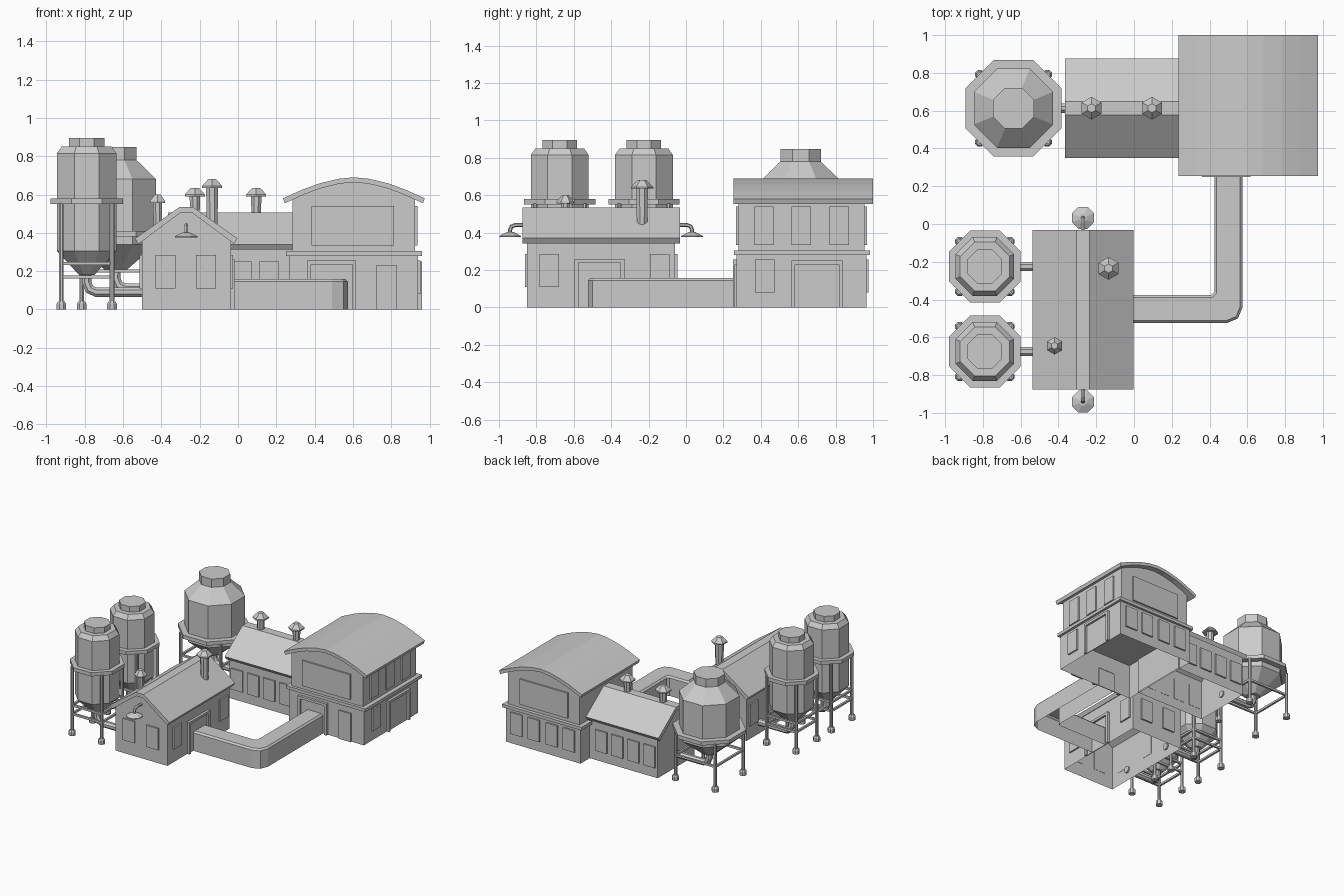
import bpy, bmesh, math
from mathutils import Vector

if "Cube" in bpy.data.objects:
    bpy.data.objects.remove(bpy.data.objects["Cube"])

grey = bpy.data.materials.new("plain_grey")
grey.use_nodes = True
grey.diffuse_color = (0.6, 0.6, 0.6, 1)
grey.node_tree.nodes["Principled BSDF"].inputs["Base Color"].default_value = (0.6, 0.6, 0.6, 1)


def finish(name, bm):
    bmesh.ops.recalc_face_normals(bm, faces=bm.faces)
    mesh = bpy.data.meshes.new(name)
    bm.to_mesh(mesh)
    bm.free()
    mesh.materials.append(grey)
    obj = bpy.data.objects.new(name, mesh)
    bpy.context.scene.collection.objects.link(obj)
    return obj


def box(name, x, y, z, open_base=False):
    bm = bmesh.new()
    bmesh.ops.create_cube(bm, size=1)
    for v in bm.verts:
        v.co = [r[0] + (c + 0.5) * (r[1] - r[0]) for c, r in zip(v.co, (x, y, z))]
    bm.normal_update()
    if open_base:
        base = [f for f in bm.faces if f.normal.z < -0.9]
        bmesh.ops.delete(bm, geom=base, context='FACES')
    return finish(name, bm)


def prism(name, profile, axis, lo, hi, open_base=False):
    """Extrude a 2D profile along x, y or z; open_base removes faces at z = 0."""
    def point(p, t):
        return {"x": (t, *p), "y": (p[0], t, p[1]), "z": (*p, t)}[axis]
    bm = bmesh.new()
    a = [bm.verts.new(point(p, lo)) for p in profile]
    b = [bm.verts.new(point(p, hi)) for p in profile]
    bm.faces.new(a)
    bm.faces.new(b)
    for i in range(len(a)):
        j = (i + 1) % len(a)
        bm.faces.new((a[i], a[j], b[j], b[i]))
    if open_base:
        base = [f for f in bm.faces if all(abs(v.co.z) < 1e-5 for v in f.verts)]
        bmesh.ops.delete(bm, geom=base, context='FACES')
    return finish(name, bm)


def lathe(name, profile, x, y, sides=8):
    """Stack of polygon rings; profile holds (apothem, z)."""
    bm = bmesh.new()
    rings = []
    for r, z in profile:
        r /= math.cos(math.pi / sides)
        angles = [(k + 0.5) * math.tau / sides for k in range(sides)]
        rings.append([bm.verts.new((x + r * math.cos(a), y + r * math.sin(a), z)) for a in angles])
    for a, b in zip(rings, rings[1:]):
        for i in range(sides):
            j = (i + 1) % sides
            bm.faces.new((a[i], a[j], b[j], b[i]))
    bm.faces.new(rings[0])
    bm.faces.new(rings[-1])
    return finish(name, bm)


def tube(name, points, radius, sides=8):
    """Pipe swept along a planar path with mitred bends."""
    pts = [Vector(p) for p in points]
    dirs = [(b - a).normalized() for a, b in zip(pts, pts[1:])]
    side = Vector((0, 1, 0)) if all(abs(d.y) < 1e-5 for d in dirs) else Vector((1, 0, 0))
    bm = bmesh.new()
    rings = []
    for i, p in enumerate(pts):
        d = (dirs[max(i - 1, 0)] + dirs[min(i, len(dirs) - 1)]).normalized()
        up = d.cross(side)
        angles = [(k + 0.5) * math.tau / sides for k in range(sides)]
        rings.append([bm.verts.new(p + radius * (side * math.cos(t) + up * math.sin(t))) for t in angles])
    for a, b in zip(rings, rings[1:]):
        for i in range(sides):
            j = (i + 1) % sides
            bm.faces.new((a[i], a[j], b[j], b[i]))
    bm.faces.new(rings[0])
    bm.faces.new(rings[-1])
    return finish(name, bm)


def panel(name, axis, sign, wall, u, z, depth=0.012):
    """Plate on a wall that faces sign along the x or y axis."""
    t = sorted((wall - sign * 0.002, wall + sign * depth))
    return box(name, *((t, u, z) if axis == "x" else (u, t, z)))


def windows(name, axis, sign, wall, centres, z, half=0.052):
    for c in centres:
        panel(name, axis, sign, wall, (c - half, c + half), z)


def doorway(name, axis, sign, wall, u, top):
    w = 0.02
    panel(name + "_left_jamb", axis, sign, wall, (u[0], u[0] + w), (0, top), 0.02)
    panel(name + "_right_jamb", axis, sign, wall, (u[1] - w, u[1]), (0, top), 0.02)
    panel(name + "_lintel", axis, sign, wall, (u[0] + w, u[1] - w), (top - w, top), 0.02)
    panel(name + "_leaf", axis, sign, wall, (u[0] + w, u[1] - w), (0, top - w), 0.004)


def mirrored(half, centre):
    return [(centre - d, z) for d, z in half] + [(centre + d, z) for d, z in reversed(half)]


def gable_house(name, axis, centre, span, wall, half_wall, half_roof, ridge, eave):
    slope = (ridge - eave) / (half_roof - 0.035)
    top = [(half_roof, eave), (0.035, ridge)]
    under = [(half_roof - 0.018, eave - 0.028), (0.03, ridge - 0.03)]
    prism(name + "_roof", mirrored(top, centre) + mirrored(under, centre)[::-1], axis, *span)
    wall_top = ridge - 0.03 - slope * (half_wall - 0.03)
    shell = [(half_wall, 0), (half_wall, wall_top), (0.03, ridge - 0.03)]
    prism(name + "_walls", mirrored(shell, centre), axis, *wall, open_base=True)


def vent(name, x, y, base, top, r, cap):
    lathe(name + "_stem", [(r * 0.85, base), (r, top - 0.035)], x, y, 8)
    lathe(name + "_cap", [(cap, top - 0.045), (cap, top - 0.035), (cap * 0.4, top)], x, y, 6)


# Main hall: two storeys, belt course and arched roof
box("hall_lower_walls", (0.27, 0.94), (0.27, 0.965), (0, 0.28), True)
box("hall_belt", (0.25, 0.96), (0.257, 0.983), (0.28, 0.305))
arch = [(0.37, 0.58), (0.27, 0.625), (0.18, 0.658), (0.08, 0.682), (0, 0.69)]
arch = arch + [(-d, z) for d, z in arch[-2::-1]]
outer = [(0.605 - d, z) for d, z in arch]
inner = [(0.605 - d * 0.975, z - 0.026) for d, z in arch]
prism("hall_roof", outer + inner[::-1], "y", 0.255, 1.0)
prism("hall_upper_walls", [(0.285, 0.3)] + [(0.285, 0.575)] + inner[1:-1] + [(0.925, 0.575), (0.925, 0.3)],
      "y", 0.28, 0.955)
for sign, low, high in ((-1, 0.27, 0.28), (1, 0.965, 0.955)):
    panel("hall_gable_panel", "y", sign, high, (0.385, 0.815), (0.335, 0.54))
windows("hall_upper_window", "x", 1, 0.925, (0.417, 0.617, 0.82), (0.335, 0.54))
windows("hall_side_window", "x", 1, 0.94, (0.42,), (0.08, 0.255))
windows("hall_back_window", "y", 1, 0.965, (0.37, 0.525, 0.685, 0.84), (0.08, 0.255))
panel("hall_front_door", "y", -1, 0.27, (0.72, 0.83), (0, 0.23))
doorway("hall_front_gate", "y", -1, 0.27, (0.36, 0.617), 0.255)
doorway("hall_side_gate", "x", 1, 0.94, (0.564, 0.837), 0.25)

# Annex joined to the hall
gable_house("annex", "x", 0.613, (-0.365, 0.3), (-0.34, 0.28), 0.235, 0.2625, 0.505, 0.34)
for sign in (-1, 1):
    windows("annex_window", "y", sign, 0.613 + sign * 0.235, (-0.27, -0.125, 0.018, 0.162), (0.08, 0.25))
for x in (-0.225, 0.095):
    vent("annex_vent", x, 0.613, 0.48, 0.635, 0.028, 0.052)

# Front house
gable_house("house", "y", -0.27, (-0.875, -0.033), (-0.85, -0.058), 0.2325, 0.2675, 0.535, 0.37)
for sign, wall in ((-1, -0.85), (1, -0.058)):
    windows("house_gable_window", "y", sign, wall, (-0.378, -0.167), (0.11, 0.285))
    # Gooseneck lamp on each gable
    y = wall + sign * 0.09
    tube("lamp_arm", [(-0.27, wall, 0.44), (-0.27, y - sign * 0.025, 0.44), (-0.27, y - sign * 0.007, 0.433),
                      (-0.27, y, 0.415), (-0.27, y, 0.395)], 0.011, 6)
    lathe("lamp_shade", [(0.058, 0.376), (0.058, 0.382), (0.02, 0.402)], -0.27, y)
windows("house_right_window", "x", 1, -0.0375, (-0.73, -0.14), (0.11, 0.285))
windows("house_left_window", "x", -1, -0.5025, (-0.73, -0.45, -0.14), (0.11, 0.285))
doorway("house_door", "x", 1, -0.0375, (-0.596, -0.33), 0.26)
vent("tall_chimney", -0.135, -0.235, 0.43, 0.68, 0.032, 0.052)
vent("short_chimney", -0.42, -0.645, 0.4, 0.6, 0.024, 0.04)

# Covered passage bending from the house to the hall
path_out = [(-0.04, -0.525), (0.49, -0.525), (0.55, -0.5), (0.575, -0.44), (0.575, 0.28)]
path_in = [(0.425, 0.28), (0.425, -0.36), (0.41, -0.375), (-0.04, -0.375)]
passage = prism("passage", path_out + path_in, "z", 0, 0.158, True)
bm = bmesh.new()
bm.from_mesh(passage.data)
rim = [e for e in bm.edges if all(v.co.z > 0.15 for v in e.verts)]
bmesh.ops.bevel(bm, geom=rim, offset=0.013, segments=1, affect='EDGES')
bm.to_mesh(passage.data)
bm.free()


def tank_stand(name, x, y, leg, top, rail):
    for sx in (-1, 1):
        for sy in (-1, 1):
            lx, ly = x + sx * leg, y + sy * leg
            lathe(name + "_leg", [(0.012, 0.03), (0.012, top)], lx, ly)
            lathe(name + "_foot", [(0.025, 0), (0.025, 0.03), (0.017, 0.042)], lx, ly)
    for z in rail:
        for s in (-1, 1):
            c = s * leg
            box(name + "_rail", (x - leg, x + leg), (y + c - 0.008, y + c + 0.008), (z - 0.008, z + 0.008))
            box(name + "_rail", (x + c - 0.008, x + c + 0.008), (y - leg, y + leg), (z - 0.008, z + 0.008))


def outlet(name, x, y, top, end, z):
    tube(name, [(x, y, top), (x, y, z + 0.05), (x + 0.015, y, z + 0.015), (x + 0.05, y, z), (end, y, z)], 0.027)


# Pair of slim tanks beside the house
for y in (-0.225, -0.675):
    lathe("slim_tank", [(0.04, 0.18), (0.155, 0.305), (0.155, 0.815), (0.13, 0.85), (0.092, 0.85), (0.092, 0.895)],
          -0.79, y)
    lathe("slim_tank_ring", [(0.19, 0.55), (0.19, 0.58)], -0.79, y)
    tank_stand("slim_tank", -0.79, y, 0.132, 0.555, (0.17, 0.24))
    outlet("slim_tank_pipe", -0.79, y, 0.2, -0.49, 0.09)

# Wide tank beside the annex
lathe("wide_tank", [(0.05, 0.2), (0.21, 0.34), (0.21, 0.68), (0.108, 0.78), (0.108, 0.847)], -0.638, 0.613)
lathe("wide_tank_ring", [(0.255, 0.38), (0.255, 0.41)], -0.638, 0.613)
tank_stand("wide_tank", -0.638, 0.613, 0.178, 0.385, (0.2,))
outlet("wide_tank_pipe", -0.638, 0.613, 0.22, -0.33, 0.11)
